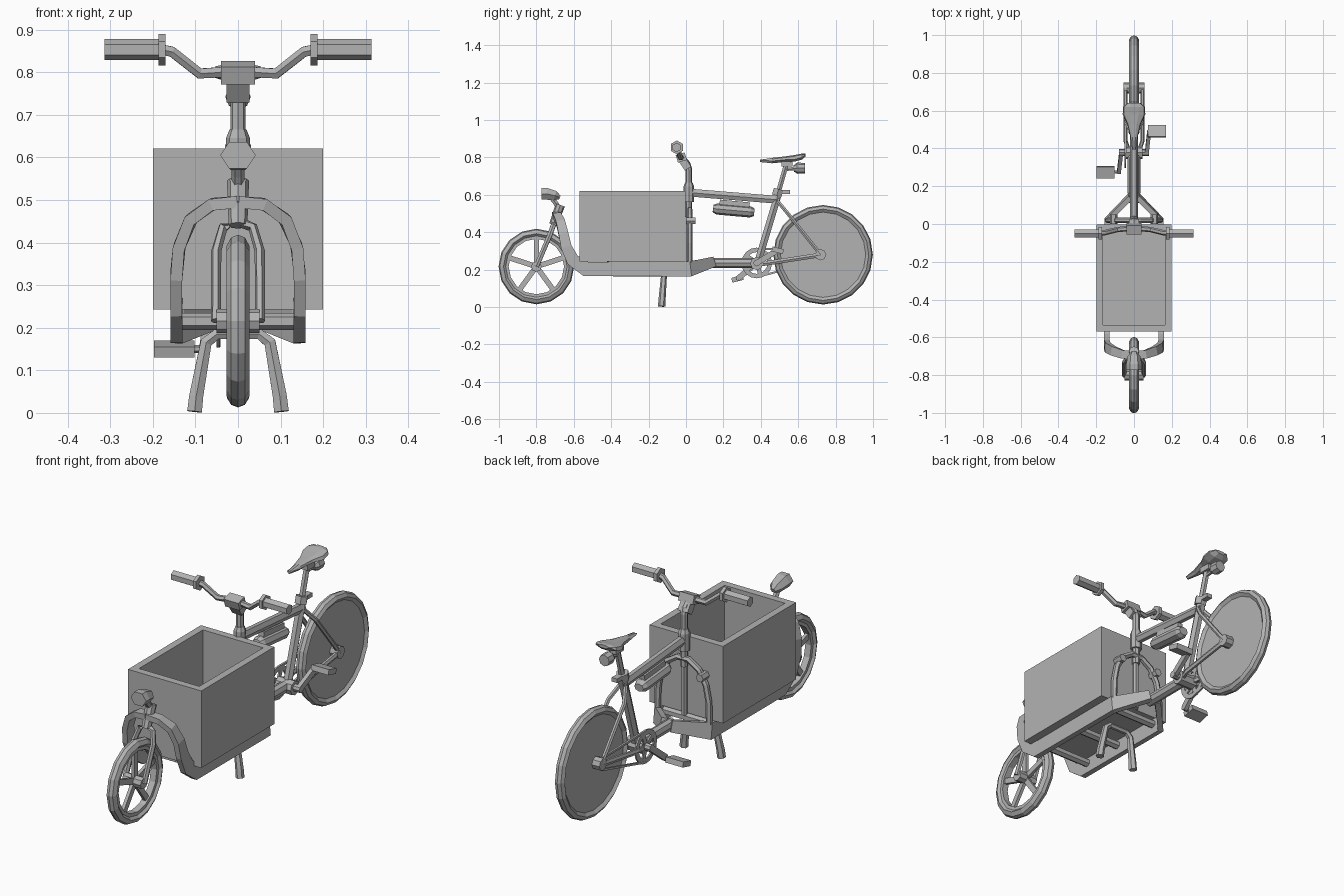
import bpy, bmesh, math
from mathutils import Vector, Matrix

if "Cube" in bpy.data.objects:
    bpy.data.objects.remove(bpy.data.objects["Cube"], do_unlink=True)

GREY = bpy.data.materials.new("plain grey")
GREY.use_nodes = True
GREY.diffuse_color = (0.45, 0.45, 0.45, 1)
GREY.node_tree.nodes["Principled BSDF"].inputs["Base Color"].default_value = (0.45, 0.45, 0.45, 1)


def finish(name, bm):
    bmesh.ops.recalc_face_normals(bm, faces=bm.faces)
    me = bpy.data.meshes.new(name)
    bm.to_mesh(me)
    bm.free()
    ob = bpy.data.objects.new(name, me)
    ob.data.materials.append(GREY)
    bpy.context.collection.objects.link(ob)
    return ob


def skin(name, rings, closed=False):
    """Join rings of points into a surface, capped unless closed."""
    bm = bmesh.new()
    rows = [[bm.verts.new(p) for p in r] for r in rings]
    n = len(rows[0])
    for i in range(len(rows) if closed else len(rows) - 1):
        a, b = rows[i], rows[(i + 1) % len(rows)]
        for j in range(n):
            bm.faces.new((a[j], a[(j + 1) % n], b[(j + 1) % n], b[j]))
    if not closed:
        bm.faces.new(rows[0])
        bm.faces.new(rows[-1])
    return finish(name, bm)


def sweep(name, pts, a, b=None, sides=6, ref=lambda p: (1, 0, 0)):
    """Tube along pts; a is the half size along ref, b the half size across it."""
    pts = [Vector(p) for p in pts]
    a = a if isinstance(a, list) else [a] * len(pts)
    b = b or a
    b = b if isinstance(b, list) else [b] * len(pts)
    rings = []
    for i, p in enumerate(pts):
        ins = (p - pts[i - 1]).normalized() if i else Vector()
        out = (pts[i + 1] - p).normalized() if i < len(pts) - 1 else Vector()
        t = (ins + out).normalized()
        u = Vector(ref(p))
        u = (u - t * u.dot(t)).normalized()
        v = t.cross(u)
        off = math.pi / 4 if sides == 4 else 0
        k = math.sqrt(2) if sides == 4 else 1
        rings.append([p + k * (u * a[i] * math.cos(off + math.tau * j / sides)
                               + v * b[i] * math.sin(off + math.tau * j / sides)) for j in range(sides)])
    return skin(name, rings)


def up(p):
    return (0, 0, 1)


def box(name, c, s, rx=0):
    bm = bmesh.new()
    bmesh.ops.create_cube(bm, size=1, matrix=Matrix.Translation(c) @ Matrix.Rotation(rx, 4, 'X')
                          @ Matrix.Diagonal((*s, 1)))
    return finish(name, bm)


def lathe(name, y, z, prof, n):
    """Closed (x, radius) profile turned round a sideways axle."""
    rings = [[(x, y + r * math.cos(math.tau * i / n), z + r * math.sin(math.tau * i / n))
              for x, r in prof] for i in range(n)]
    return skin(name, rings, closed=True)


def axle(name, x0, x1, y, z, r, sides=8):
    return sweep(name, [(x0, y, z), (x1, y, z)], r, sides=sides, ref=up)


# Front wheel: tyre, rim, spokes, hub
FY, FZ = -0.80, 0.216
lathe("front_tyre", FY, FZ, [(-.014, .162), (-.027, .176), (-.016, .196), (0, .202),
                             (.016, .196), (.027, .176), (.014, .162)], 16)
lathe("front_rim", FY, FZ, [(-.016, .148), (-.016, .168), (.016, .168), (.016, .148)], 16)
for i in range(5):
    an = math.radians(90 + 72 * i)
    d = Vector((0, math.cos(an), math.sin(an)))
    c = Vector((0, FY, FZ))
    sweep(f"front_spoke_{i + 1}", [c + d * .015, c + d * .155], .008, .014, sides=4)
axle("front_hub", -.05, .05, FY, FZ, .028)

# Rear wheel: tyre and solid disc
RY, RZ = 0.733, 0.279
lathe("rear_tyre", RY, RZ, [(-.014, .228), (-.026, .244), (-.016, .26), (0, .266),
                            (.016, .26), (.026, .244), (.014, .228)], 20)
axle("rear_disc", -.014, .014, RY, RZ, .236, 20)
axle("rear_hub", -.055, .055, RY - .013, RZ, .03)

# Cargo crate with an inset, sunken opening
bm = bmesh.new()
bmesh.ops.create_cube(bm, size=1, matrix=Matrix.Translation((0, -.286, .432)) @ Matrix.Diagonal((.398, .566, .378, 1)))
top = max(bm.faces, key=lambda f: f.calc_center_median().z)
bmesh.ops.inset_region(bm, faces=[top], thickness=.05)
new = bmesh.ops.extrude_face_region(bm, geom=[top])["geom"]
bmesh.ops.delete(bm, geom=[top], context='FACES')
bmesh.ops.translate(bm, verts=[v for v in new if isinstance(v, bmesh.types.BMVert)], vec=(0, 0, -.355))
finish("cargo_crate", bm)

# Side rails sweeping up to the head tube, with cross tubes
for s, side in ((1, "left"), (-1, "right")):
    path = [(0, -.695, .495), (.06, -.69, .49), (.11, -.672, .455), (.138, -.655, .39), (.145, -.64, .32),
            (.145, -.605, .25), (.144, -.535, .203), (.144, .02, .203), (.02, .145, .24)]
    rail = sweep("rail_" + side, [(s * x, y, z) for x, y, z in path], .014,
                 [.022, .022, .024, .026, .029, .035, .04, .04, .027], sides=4,
                 ref=lambda p: (p.x, 0, max(0, p.z - .35)))
for i, y in enumerate((-.5, -.28, -.02)):
    axle(f"cross_tube_{i + 1}", -.14, .14, y, .215, .02, 6)

# Head tube, fork and headlamp
sweep("head_tube", [(0, -.71, .44), (0, -.672, .545)], [.022, .026], sides=8)
for s, side in ((1, "left"), (-1, "right")):
    sweep("fork_" + side, [(0, -.70, .45), (s * .035, -.71, .435), (s * .051, -.73, .38), (s * .052, FY, FZ)],
          .012, .015, ref=lambda p: (1, 0, 0.3) if abs(p.x) > .01 else (0, 0, 1))
sweep("lamp_bracket", [(0, -.68, .53), (0, -.70, .56), (0, -.72, .585)], .015)
sweep("headlamp", [(0, -.772, .605), (0, -.745, .605), (0, -.70, .595), (0, -.675, .585)],
      [.042, .042, .034, .014], [.036, .036, .03, .012])

# Steering column, hoop and rear knobs
sweep("lower_column", [(0, .012, .24), (0, .012, .52)], .014)
sweep("steering_column", [(0, .015, .48), (0, .015, .735), (0, .006, .765), (0, -.02, .795)], .018, sides=8)
sweep("column_collar", [(0, .015, .56), (0, .015, .645), (0, .015, .665)], [.028, .028, .02], sides=8)
box("stem", (0, -.006, .765), (.054, .04, .06), .6)
box("bar_clamp", (0, -.025, .799), (.08, .05, .042), .3)
arch = [(.14, .235), (.138, .34), (.122, .42), (.085, .485), (.03, .52)]
hoop = arch + [(-x, z) for x, z in reversed(arch)]
sweep("rear_hoop", [(x, .02, z) for x, z in hoop], .015, ref=lambda p: (0, 1, 0))
for s, side in ((1, "left"), (-1, "right")):
    sweep("hoop_knob_" + side, [(s * .108, 0, .46), (s * .108, .05, .46)], .02)

# Handlebar and grips
half = [(.18, -.048, .853), (.155, -.046, .848), (.09, -.03, .797), (.035, -.025, .8)]
sweep("handlebar", half + [(-x, y, z) for x, y, z in reversed(half)], .014, ref=lambda p: (0, 1, 0))
for s, side in ((1, "left"), (-1, "right")):
    axle("grip_" + side, s * .18, s * .314, -.05, .853, .025, 6)
    axle("grip_flange_" + side, s * .17, s * .187, -.049, .853, .037, 6)

# Rear frame
sweep("top_tube", [(0, .01, .612), (0, .50, .572)], .02, .024)
sweep("lower_tube", [(0, .11, .235), (0, .375, .235)], .026, .028, sides=8)
sweep("seat_tube", [(0, .38, .225), (0, .492, .60)], .022)
sweep("seat_collar", [(0, .485, .595), (0, .495, .63)], .03)
box("collar_lever", (0, .53, .615), (.03, .05, .02))
sweep("seat_post", [(0, .49, .60), (0, .54, .775)], .015)
axle("bottom_bracket", -.045, .045, .378, .232, .035)
for s, side in ((1, "left"), (-1, "right")):
    sweep("seat_stay_" + side, [(s * .015, .49, .565), (s * .043, .54, .505), (s * .045, .72, .28)], .011)
    sweep("chain_stay_" + side, [(s * .02, .37, .225), (s * .045, .44, .235), (s * .045, .72, .278)], .011, .014)

# Battery slung below the top tube
sweep("battery", [(0, .145, .527), (0, .165, .524), (0, .345, .508), (0, .365, .506)],
      [.022, .035, .035, .025], [.02, .03, .03, .02], sides=8)
sweep("battery_mount", [(0, .18, .56), (0, .34, .545)], .014, .014, sides=4)

# Chainring, chain, cranks and pedals
CY, CZ = .378, .235
lathe("chainring", CY, CZ, [(-.05, .058), (-.05, .082), (-.042, .082), (-.042, .058)], 16)
for i in range(5):
    an = math.tau * i / 5
    d = Vector((0, math.cos(an), math.sin(an)))
    sweep(f"ring_arm_{i + 1}", [Vector((-.046, CY, CZ)) + d * .015, Vector((-.046, CY, CZ)) + d * .062],
          .004, .011, sides=4)
for dz, name in ((1, "upper"), (-1, "lower")):
    sweep("chain_" + name, [(-.046, CY, CZ + dz * .076), (-.046, RY - .013, RZ + dz * .028)], .005, sides=4)
for s, side, py, pz in ((1, "left", .49, .303), (-1, "right", .275, .15)):
    axle("crank_axle_" + side, s * .03, s * .08, CY, CZ, .018)
    sweep("crank_" + side, [(s * .068, CY, CZ), (s * .08, py, pz)], .01, .015, sides=4)
    axle("pedal_spindle_" + side, s * .07, s * .12, py, pz, .009, 6)
    x = .122 if s > 0 else .15
    box("pedal_" + side, (s * x, py, pz), (.095, .062, .026), -.25 * s)

# Saddle and tail lamp
rings = []
for y, w, lo, hi in ((.395, .01, .775, .787), (.46, .019, .768, .797), (.53, .036, .775, .805),
                     (.58, .06, .777, .812), (.62, .058, .788, .82), (.64, .035, .805, .82)):
    rings.append([(-w, y, lo + .012), (-w * .9, y, hi - .006), (-w * .4, y, hi), (w * .4, y, hi),
                  (w * .9, y, hi - .006), (w, y, lo + .012), (w * .4, y, lo), (-w * .4, y, lo)])
skin("saddle", rings)
box("saddle_clamp", (0, .54, .765), (.04, .06, .03))
sweep("lamp_arm", [(0, .53, .735), (0, .60, .742)], .01)
sweep("tail_lamp", [(0, .575, .74), (0, .595, .742), (0, .635, .742)], [.016, .03, .028], sides=8)

# Two-legged stand
leg = [(.102, -.13, .003), (.098, -.128, .04), (.075, -.118, .165), (.05, -.116, .185)]
sweep("stand", leg + [(-x, y, z) for x, y, z in reversed(leg)],
      [.02, .019, .016, .014, .014, .016, .019, .02], ref=lambda p: (0, 1, 0))
